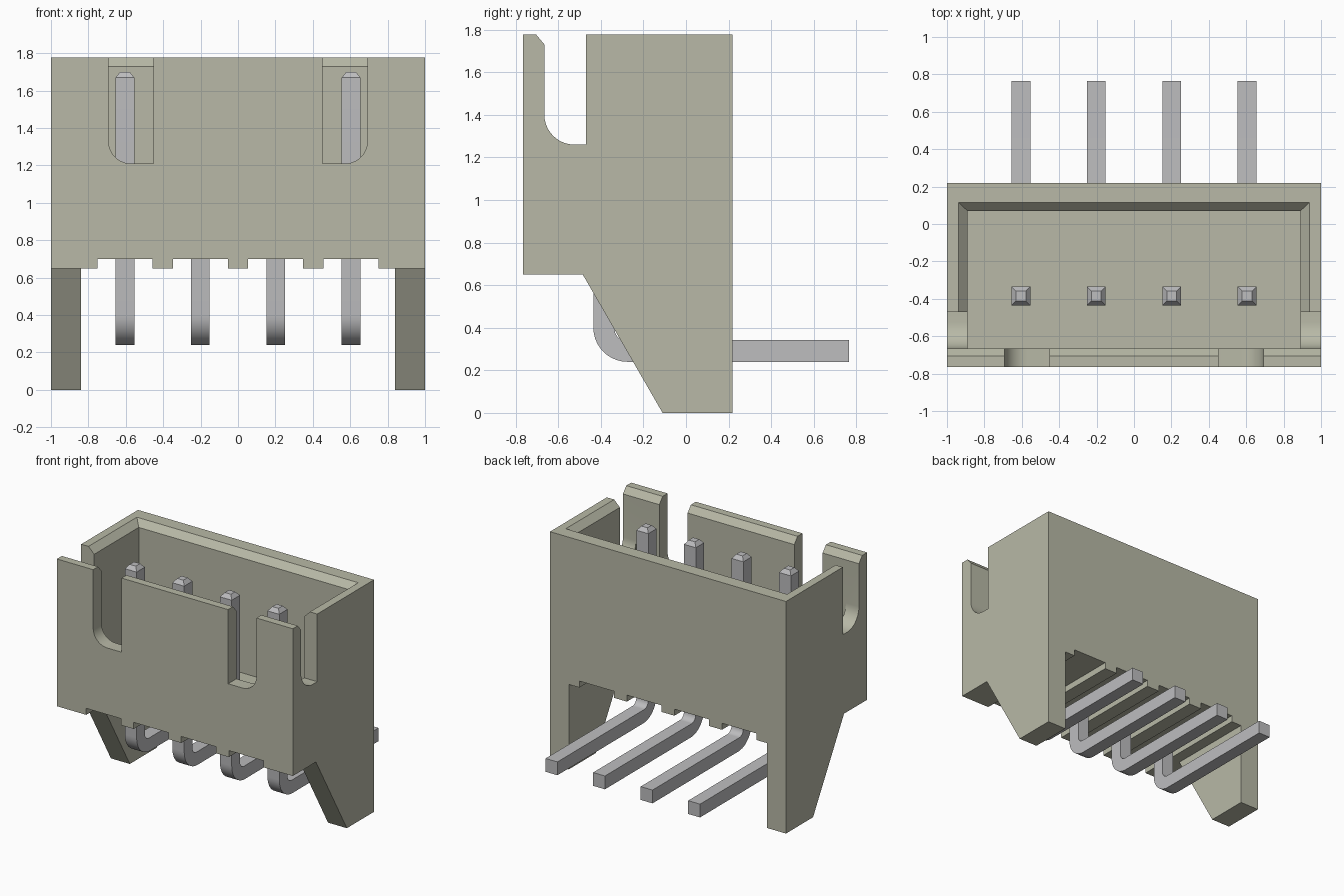
import bpy
import bmesh
from math import pi, sin, cos, radians
from mathutils import Vector

if "Cube" in bpy.data.objects:
    bpy.data.objects.remove(bpy.data.objects["Cube"], do_unlink=True)


def material(name, rgb):
    m = bpy.data.materials.new(name)
    m.use_nodes = True
    color = (*rgb, 1.0)
    m.diffuse_color = color
    m.node_tree.nodes["Principled BSDF"].inputs["Base Color"].default_value = color
    return m


ivory = material("ivory_plastic", (0.48, 0.485, 0.385))
metal = material("tinned_metal", (0.51, 0.51, 0.52))


def loft(name, rings, mat, tip=None):
    """Closed solid through equal-length rings of 3D points, with an optional tapered top."""
    bm = bmesh.new()
    loops = [[bm.verts.new(p) for p in ring] for ring in rings]
    n = len(loops[0])
    for lo, hi in zip(loops, loops[1:]):
        for i in range(n):
            j = (i + 1) % n
            bm.faces.new((lo[i], lo[j], hi[j], hi[i]))
    bm.faces.new(loops[0][::-1])
    bm.faces.new(loops[-1])
    bmesh.ops.recalc_face_normals(bm, faces=bm.faces)
    if tip:
        scale, rise = tip
        top = max(bm.faces, key=lambda f: f.calc_center_median().z)
        top = bmesh.ops.extrude_discrete_faces(bm, faces=[top])["faces"][0]
        c = top.calc_center_median()
        for v in top.verts:
            v.co = c + (v.co - c) * scale + Vector((0, 0, rise))
    mesh = bpy.data.meshes.new(name)
    bm.to_mesh(mesh)
    bm.free()
    mesh.materials.append(mat)
    ob = bpy.data.objects.new(name, mesh)
    bpy.context.collection.objects.link(ob)
    return ob


def prism_x(name, yz, x0, x1, mat=ivory, tip=None):
    return loft(name, [[(x, y, z) for y, z in yz] for x in (x0, x1)], mat, tip)


def prism_y(name, xz, y0, y1, mat=ivory):
    return loft(name, [[(x, y, z) for x, z in xz] for y in (y0, y1)], mat)


def rect(a0, a1, b0, b1):
    return [(a0, b0), (a1, b0), (a1, b1), (a0, b1)]


def arc(cx, cy, r, start, end, steps=10):
    angles = [radians(start + (end - start) * i / steps) for i in range(steps + 1)]
    return [(cx + r * cos(a), cy + r * sin(a)) for a in angles]


def cut(target, cutter):
    mod = target.modifiers.new("cut", "BOOLEAN")
    mod.operation = "DIFFERENCE"
    mod.solver = "EXACT"
    mod.object = cutter
    select(target)
    bpy.ops.object.modifier_apply(modifier=mod.name)
    bpy.data.objects.remove(cutter, do_unlink=True)


def select(ob):
    bpy.ops.object.select_all(action="DESELECT")
    ob.select_set(True)
    bpy.context.view_layer.objects.active = ob


def smooth(ob):
    select(ob)
    bpy.ops.object.shade_smooth_by_angle(angle=radians(25))


FRONT, BACK, TOP, BASE = -0.765, 0.218, 1.778, 0.65
PITCH = 0.403
pin_xs = [PITCH * (i - 1.5) for i in range(4)]

# Housing: side silhouette with slanted legs, extruded across the width
housing = prism_x("housing", [(FRONT, BASE), (-0.485, BASE), (-0.11, 0), (BACK, 0),
                              (BACK, TOP), (FRONT, TOP)], -1, 1)

# Open space between the two legs
cut(housing, prism_x("leg_gap", rect(-1, 1, -0.2, BASE), -0.84, 0.84))

# Shallow grooves under the floor, one per pin
for x in pin_xs:
    cut(housing, prism_y("groove", rect(x - 0.147, x + 0.147, 0.5, 0.70), -1, 1))

# Cavity with a flared lead-in around the rim
sections = [(0.85, 0.89, 0.07), (1.73, 0.89, 0.07), (1.83, 0.99, 0.165)]
cut(housing, loft("cavity", [[(x, y, z) for x, y in rect(-w, w, -0.665, b)]
                             for z, w, b in sections], ivory))

# Side slots and the chamfer along the front wall
cut(housing, prism_x("side_slot", [(-0.47, 1.9), (-0.47, 1.26)]
                     + arc(-0.525, 1.40, 0.14, 270, 180)
                     + [(-0.665, 1.73), (-0.705, TOP), (-0.705, 1.9)], -1.2, 1.2))

# Front slots, rounded at the outer lower corner
for s in (-1, 1):
    outline = [(0.452, 1.9), (0.452, 1.21)] + arc(0.572, 1.33, 0.12, 270, 360) + [(0.692, 1.9)]
    cut(housing, prism_y("front_slot", [(s * x, z) for x, z in outline], -1, -0.55))

smooth(housing)

# Bent square pins with tapered tips
pin_profile = ([(-0.435, 1.67)] + arc(-0.275, 0.40, 0.16, 180, 270)
               + [(0.765, 0.24), (0.765, 0.342)]
               + arc(-0.285, 0.392, 0.05, 270, 180) + [(-0.335, 1.67)])
for i, x in enumerate(pin_xs):
    pin = prism_x(f"pin_{i + 1}", pin_profile, x - 0.05, x + 0.05, metal, tip=(0.52, 0.03))
    smooth(pin)
